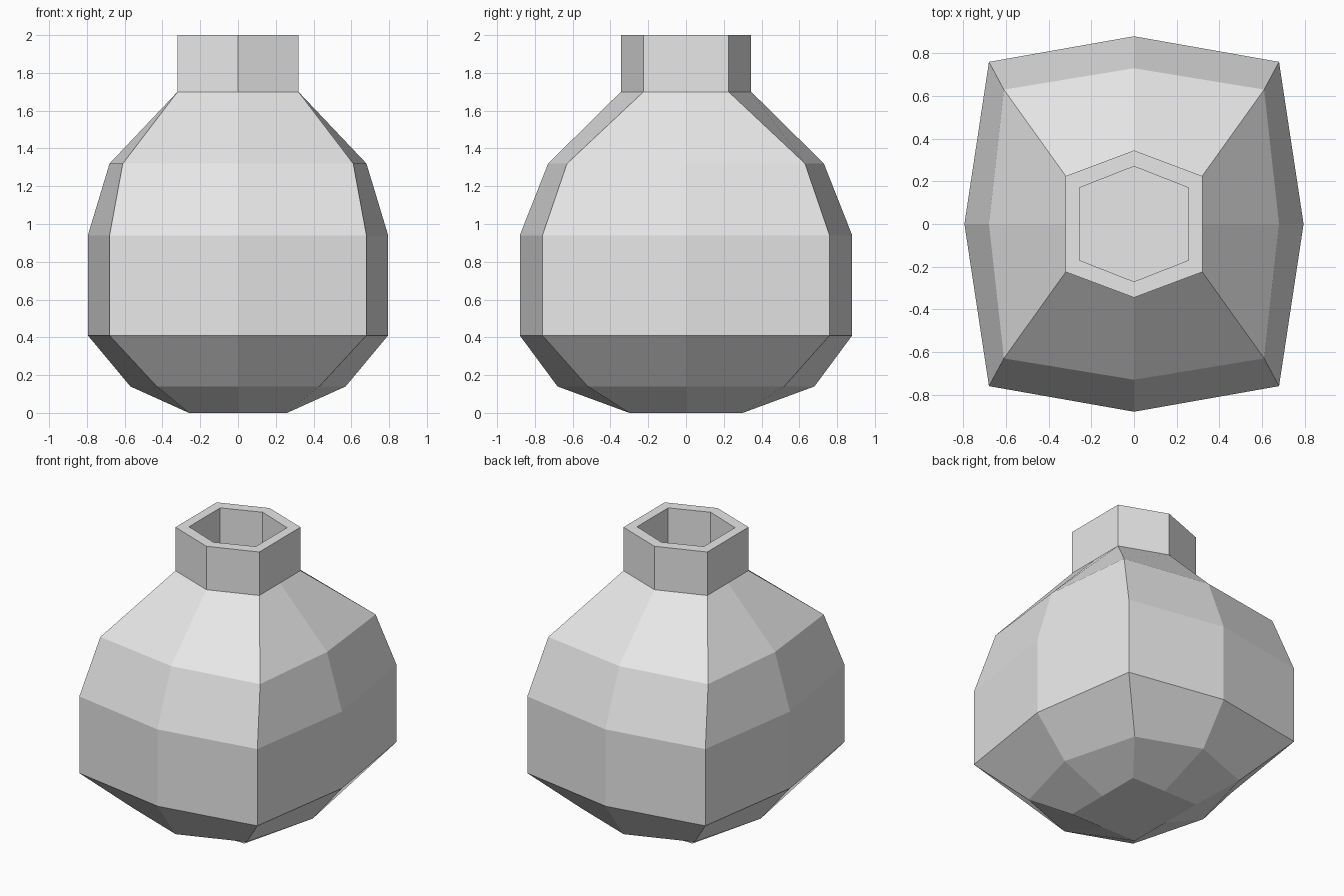
import bpy
import bmesh

cube = bpy.data.objects.get("Cube")
if cube:
    bpy.data.objects.remove(cube, do_unlink=True)

grey = bpy.data.materials.new("plain_grey")
grey.use_nodes = True
grey.diffuse_color = (0.8, 0.8, 0.8, 1)
grey.node_tree.nodes["Principled BSDF"].inputs["Base Color"].default_value = (0.8, 0.8, 0.8, 1)


def make_object(name, bm):
    mesh = bpy.data.meshes.new(name)
    bm.normal_update()
    bm.to_mesh(mesh)
    bm.free()
    mesh.materials.append(grey)
    obj = bpy.data.objects.new(name, mesh)
    bpy.context.collection.objects.link(obj)
    return obj


def add_ring(bm, points, z):
    return [bm.verts.new((x, y, z)) for x, y in points]


def bridge(bm, lower, upper):
    n = len(lower)
    for i in range(n):
        j = (i + 1) % n
        bm.faces.new((lower[i], lower[j], upper[j], upper[i]))


def bulged_rect(cx, cy, mx, my):
    # rectangle corners with pushed-out edge midpoints, counter-clockwise
    return [(mx, 0), (cx, cy), (0, my), (-cx, cy),
            (-mx, 0), (-cx, -cy), (0, -my), (cx, -cy)]


def hexagon(cx, cy, my):
    return [(cx, cy), (0, my), (-cx, cy), (-cx, -cy), (0, -my), (cx, -cy)]


# Body: height, corner x, corner y, side midpoint x, front midpoint y
sections = [
    (0.0, 0.26, 0.30, 0.26, 0.30),
    (0.14, 0.43, 0.52, 0.57, 0.68),
    (0.41, 0.68, 0.76, 0.795, 0.88),
    (0.94, 0.68, 0.76, 0.795, 0.88),
    (1.32, 0.61, 0.63, 0.68, 0.73),
    (1.70, 0.32, 0.225, 0.32, 0.345),
]
bm = bmesh.new()
rings = [add_ring(bm, bulged_rect(*s[1:]), s[0]) for s in sections]
bm.faces.new(reversed(rings[0]))
for lower, upper in zip(rings, rings[1:]):
    bridge(bm, lower, upper)
make_object("bottle_body", bm)

# Neck: six-sided collar with a flat rim and a recessed opening
outer = hexagon(0.32, 0.225, 0.345)
inner = hexagon(0.255, 0.17, 0.27)
bm = bmesh.new()
loops = [add_ring(bm, outer, 1.7), add_ring(bm, outer, 2.0),
         add_ring(bm, inner, 2.0), add_ring(bm, inner, 1.7)]
for lower, upper in zip(loops, loops[1:]):
    bridge(bm, lower, upper)
bm.faces.new(loops[-1])
make_object("bottle_neck", bm)
